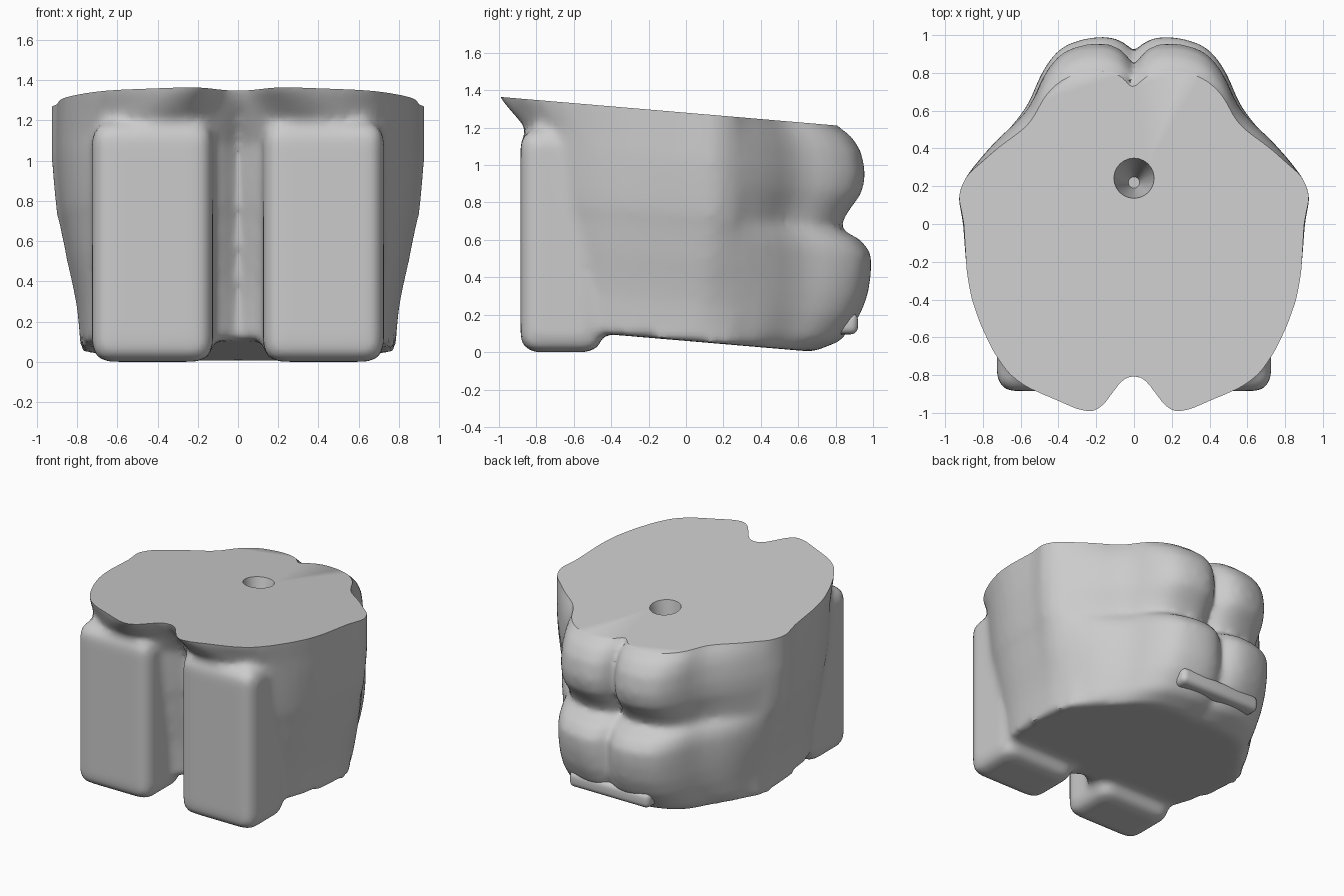
import bpy, bmesh, math
from mathutils import Matrix, Vector

if "Cube" in bpy.data.objects:
    bpy.data.objects.remove(bpy.data.objects["Cube"])

TILT = -0.085  # top and bottom slope down towards the back

# half outlines, front centre to back centre
LOWER = [(0, -.53), (.13, -.62), (.35, -.64), (.6, -.62), (.7, -.5), (.76, -.3), (.785, 0), (.775, .15),
         (.69, .41), (.57, .62), (.49, .8), (.38, .93), (.19, .99), (.07, .985), (0, .955)]
UPPER = [(0, -.62), (.13, -.74), (.35, -.78), (.64, -.74), (.79, -.55), (.875, -.3), (.905, 0), (.92, .19),
         (.76, .41), (.57, .6), (.47, .8), (.36, .92), (.18, .96), (.06, .92), (0, .83)]
LIP = [(0, -.81), (.06, -.83), (.2, -1.0), (.4, -.94), (.67, -.79), (.86, -.4), (.9, 0), (.92, .19),
       (.76, .41), (.57, .6), (.48, .8), (.36, .93), (.18, .975), (.06, .93), (0, .84)]
# height, outline blend (0 lower, 1 upper, 2 lip), reach of the back
LEVELS = [(.06, 0, .55), (.13, 0, .76), (.27, .1, .91), (.38, .25, .98), (.5, .45, 1.02),
          (.61, .6, 1.03), (.68, .7, .95), (.73, .8, .78), (.82, .88, .85), (.93, .95, .97),
          (1.03, 1.0, 1.0), (1.15, 1.45, .96), (1.23, 1.8, .87), (1.28, 2, .75), (1.4, 2, .6)]


def spline(pts, steps=3):
    """Catmull-Rom through the points, doubling the ends."""
    p = [pts[0]] + pts + [pts[-1]]
    out = []
    for a, b, c, d in zip(p, p[1:], p[2:], p[3:]):
        for k in range(steps):
            t = k / steps
            out.append(.5 * (2 * b + (c - a) * t + (2 * a - 5 * b + 4 * c - d) * t * t
                             + (3 * b - a - 3 * c + d) * t ** 3))
    return out + [pts[-1]]


def section(h, mix, reach):
    a, b, t = (LOWER, UPPER, mix) if mix <= 1 else (UPPER, LIP, mix - 1)
    half = []
    for p in spline([Vector(p).lerp(Vector(q), t) for p, q in zip(a, b)]):
        x, y = p
        if y > .3:
            y = .3 + (y - .3) * reach
            x *= 1 - (1 - reach) * .1
        half.append((x, y))
    ring = half + [(-x, y) for x, y in half[-2:0:-1]]
    return [(x, y, h + TILT * y) for x, y in ring]


def rounded_box(bm, lo, hi, radius):
    lo, hi = Vector(lo), Vector(hi)
    m = Matrix.Translation((lo + hi) / 2) @ Matrix.Diagonal((*(hi - lo), 1))
    verts = bmesh.ops.create_cube(bm, size=1, matrix=m)["verts"]
    edges = list({e for v in verts for e in v.link_edges})
    bmesh.ops.bevel(bm, geom=edges, offset=radius, segments=4, profile=.5, affect='EDGES')


def make(name, bm):
    bmesh.ops.recalc_face_normals(bm, faces=bm.faces)
    me = bpy.data.meshes.new(name)
    bm.to_mesh(me)
    bm.free()
    ob = bpy.data.objects.new(name, me)
    bpy.context.collection.objects.link(ob)
    return ob


# main block: lofted body with two rolls at the back
bm = bmesh.new()
rings = [[bm.verts.new(c) for c in section(*lv)] for lv in LEVELS]
for r0, r1 in zip(rings, rings[1:]):
    n = len(r0)
    for i in range(n):
        j = (i + 1) % n
        bm.faces.new((r0[i], r0[j], r1[j], r1[i]))
bm.faces.new(rings[0][::-1])
bm.faces.new(rings[-1])
# front slabs
for s in (-1, 1):
    x0, x1 = sorted((s * .125, s * .725))
    rounded_box(bm, (x0, -.885, 0), (x1, -.45, 1.19), .085)
body = make("body_block", bm)

# trim plane for the flat sloping top
bm = bmesh.new()
bmesh.ops.create_cube(bm, size=1, matrix=Matrix.Translation((0, 0, 1.28))
                      @ Matrix.Rotation(math.atan(TILT), 4, 'X')
                      @ Matrix.Translation((0, 0, .5)) @ Matrix.Diagonal((3, 3, 1, 1)))
trim = make("top_trim", bm)
# tapered hole in the top, leaning to the front
bm = bmesh.new()
cone = bmesh.ops.create_cone(bm, cap_ends=True, segments=24, radius1=.03, radius2=.125, depth=.45,
                             matrix=Matrix.Translation((0, .25, 1.12)))
for v in cone["verts"]:
    if v.co.z < 1.1:
        v.co.y -= .03
hole = make("hole_cutter", bm)

# fuse, soften, trim and drill
m = body.modifiers.new("fuse", 'REMESH')
m.mode, m.voxel_size = 'VOXEL', .025
m = body.modifiers.new("soften", 'SMOOTH')
m.factor, m.iterations = .5, 10
for cutter in (trim, hole):
    m = body.modifiers.new(cutter.name, 'BOOLEAN')
    m.operation, m.object, m.solver = 'DIFFERENCE', cutter, 'EXACT'
    cutter.hide_render = True
dg = bpy.context.evaluated_depsgraph_get()
body_mesh = bpy.data.meshes.new_from_object(body.evaluated_get(dg))
body.modifiers.clear()
body.data = body_mesh
for cutter in (trim, hole):
    bpy.data.objects.remove(cutter)

# bar bridging the two lower rolls
bm = bmesh.new()
rounded_box(bm, (-.33, .79, .095), (.33, .92, .21), .04)
bar = make("back_bar", bm)

for ob in (body, bar):
    bpy.ops.object.select_all(action='DESELECT')
    ob.select_set(True)
    bpy.context.view_layer.objects.active = ob
    bpy.ops.object.shade_smooth_by_angle(angle=math.radians(40))
